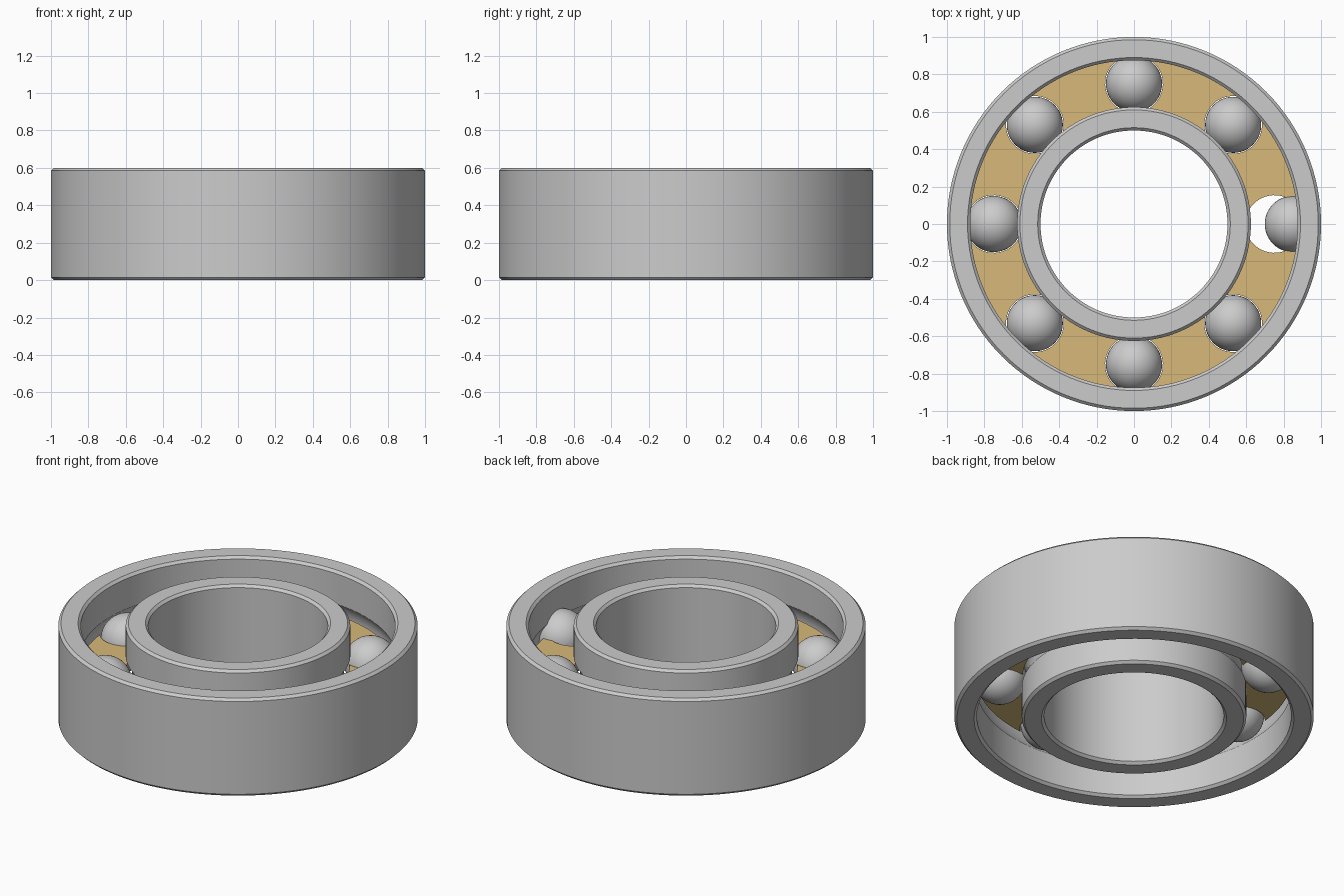
import bpy, bmesh
from math import sin, cos, pi, acos, atan2, asin

if "Cube" in bpy.data.objects:
    bpy.data.objects.remove(bpy.data.objects["Cube"])

H, MID = 0.6, 0.3          # bearing height and mid plane
PITCH, BALL, GROOVE = 0.75, 0.15, 0.16
N = 8
SEG = 128


def finish(name, bm, smooth=True, mat=None):
    bmesh.ops.recalc_face_normals(bm, faces=bm.faces)
    me = bpy.data.meshes.new(name)
    bm.to_mesh(me)
    bm.free()
    ob = bpy.data.objects.new(name, me)
    bpy.context.collection.objects.link(ob)
    if mat:
        me.materials.append(mat)
    if smooth:
        bpy.ops.object.select_all(action='DESELECT')
        ob.select_set(True)
        bpy.context.view_layer.objects.active = ob
        bpy.ops.object.shade_smooth_by_angle(angle=pi / 6)
    return ob


def ring(name, plain, track, c=0.015):
    """Lathe a chamfered ring; 'track' is the radius of the grooved wall."""
    s = 1 if track > plain else -1      # direction from plain wall to track
    prof = [(plain, c), (plain + s * c, 0), (track - s * c, 0), (track, c)]
    half = asin(((GROOVE ** 2 - (track - PITCH) ** 2) ** 0.5) / GROOVE)
    for i in range(13):                 # ball groove
        a = -half + 2 * half * i / 12
        prof.append((PITCH - s * GROOVE * cos(a), MID + GROOVE * sin(a)))
    prof += [(track, H - c), (track - s * c, H), (plain + s * c, H), (plain, H - c)]
    bm = bmesh.new()
    loops = [[bm.verts.new((r * cos(2 * pi * k / SEG), r * sin(2 * pi * k / SEG), z))
              for r, z in prof] for k in range(SEG)]
    n = len(prof)
    for k in range(SEG):
        p, q = loops[k], loops[(k + 1) % SEG]
        for j in range(n):
            bm.faces.new((p[j], q[j], q[(j + 1) % n], p[(j + 1) % n]))
    return finish(name, bm)


# Outer and inner races
ring("outer_race", 1.0, 0.875)
ring("inner_race", 0.5, 0.625)

# Balls, the one on +x pushed out into the outer race
for i in range(N):
    bm = bmesh.new()
    bmesh.ops.create_uvsphere(bm, u_segments=48, v_segments=24, radius=BALL)
    r = 0.849 if i == 0 else PITCH
    a = 2 * pi * i / N
    bmesh.ops.translate(bm, verts=bm.verts, vec=(r * cos(a), r * sin(a), MID))
    finish(f"ball_{i + 1}", bm)

# Cage: flat brass webs between round ball pockets
brass = bpy.data.materials.new("brass")
brass.diffuse_color = (0.68, 0.48, 0.19, 1)
brass.use_nodes = True
brass.node_tree.nodes["Principled BSDF"].inputs["Base Color"].default_value = brass.diffuse_color
R_IN, R_OUT, POCKET, THICK = 0.62, 0.88, 0.154, 0.06


def meet(R):
    """Angle about the axis, and about the pocket, where pocket meets radius R."""
    a = acos((R * R + PITCH ** 2 - POCKET ** 2) / (2 * R * PITCH))
    return a, atan2(R * sin(a), R * cos(a) - PITCH)


(ao, po), (ai, pi_) = meet(R_OUT), meet(R_IN)
step = 2 * pi / N
outer = [(R_OUT, ao + (step - 2 * ao) * k / 12) for k in range(13)]
inner = [(R_IN, ai + (step - 2 * ai) * k / 12) for k in range(13)]
pocket = []
for k in range(1, 16):                  # pocket edge from inner to outer
    f = pi_ + (po - pi_) * k / 16
    x, y = PITCH + POCKET * cos(f), POCKET * sin(f)
    pocket.append(((x * x + y * y) ** 0.5, atan2(y, x)))
outline = (outer + [(r, step - t) for r, t in reversed(pocket)]
           + inner[::-1] + pocket)

bm = bmesh.new()
for i in range(N):
    face = bm.faces.new([bm.verts.new((r * cos(t + i * step), r * sin(t + i * step),
                                       MID - THICK / 2)) for r, t in outline])
    ext = bmesh.ops.extrude_face_region(bm, geom=[face], use_keep_orig=True)
    top = [v for v in ext["geom"] if isinstance(v, bmesh.types.BMVert)]
    bmesh.ops.translate(bm, verts=top, vec=(0, 0, THICK))
finish("cage", bm, mat=brass)
